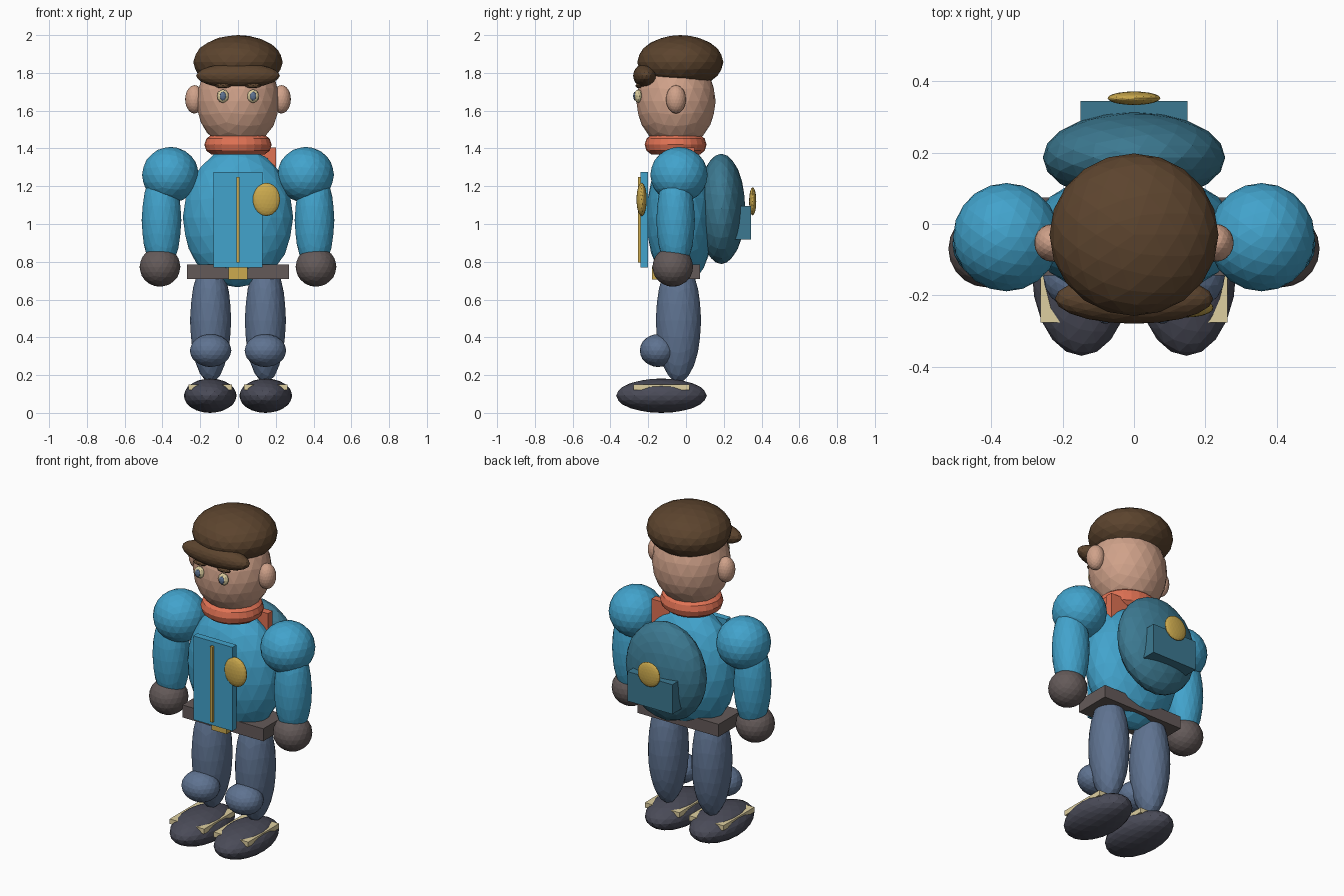
import bpy
from mathutils import Matrix

if "Cube" in bpy.data.objects:
    bpy.data.objects.remove(bpy.data.objects["Cube"])


def material(name, r, g, b):
    lin = [((c / 255 + 0.055) / 1.055) ** 2.4 for c in (r, g, b)]
    m = bpy.data.materials.new(name)
    m.diffuse_color = (*lin, 1)
    m.use_nodes = True
    m.node_tree.nodes["Principled BSDF"].inputs["Base Color"].default_value = m.diffuse_color
    return m


BLUE = material("jacket_blue", 66, 163, 204)
TEAL = material("pack_teal", 60, 121, 145)
BROWN = material("cap_brown", 92, 68, 46)
SKIN = material("skin", 208, 162, 138)
ORANGE = material("scarf_orange", 224, 114, 84)
GREY = material("glove_grey", 100, 90, 89)
DENIM = material("trouser_blue", 95, 115, 145)
SHOE = material("shoe_charcoal", 74, 75, 88)
GOLD = material("gold", 204, 170, 78)
CREAM = material("cream", 222, 207, 160)


def finish(name, mat):
    o = bpy.context.object
    o.name = name
    o.data.materials.append(mat)
    return o


def ball(name, mat, loc, radii, sub=3):
    """Faceted ellipsoid."""
    bpy.ops.mesh.primitive_ico_sphere_add(subdivisions=sub, radius=1, location=loc)
    o = finish(name, mat)
    o.data.transform(Matrix.Diagonal((*radii, 1)))
    return o


def box(name, mat, lo, hi):
    """Box between two opposite corners."""
    mid = [(a + b) / 2 for a, b in zip(lo, hi)]
    bpy.ops.mesh.primitive_cube_add(size=1, location=mid)
    o = finish(name, mat)
    o.data.transform(Matrix.Diagonal((*[b - a for a, b in zip(lo, hi)], 1)))
    return o


# Head and cap
ball("head", SKIN, (0, -0.053, 1.65), (0.22, 0.21, 0.25))
ball("cap", BROWN, (0, -0.03, 1.857), (0.237, 0.228, 0.143))
ball("cap_brim", BROWN, (0, -0.21, 1.785), (0.222, 0.07, 0.066))

# Scarf ring and hanging tail
bpy.ops.mesh.primitive_torus_add(major_segments=24, minor_segments=10, major_radius=0.125,
                                 minor_radius=0.053, location=(0, -0.055, 1.42))
scarf = finish("scarf", ORANGE)
scarf.data.transform(Matrix.Diagonal((1, 0.92, 1.02, 1)))
box("scarf_tail", ORANGE, (0.08, 0.0, 1.18), (0.2, 0.045, 1.405))

# Jacket body, front panel, zip and badge
ball("torso", BLUE, (0, -0.03, 1.035), (0.292, 0.18, 0.37))
box("front_panel", BLUE, (-0.13, -0.24, 0.77), (0.13, -0.2, 1.275))
box("zip", GOLD, (-0.009, -0.255, 0.795), (0.009, -0.235, 1.25))
ball("chest_badge", GOLD, (0.15, -0.235, 1.13), (0.073, 0.027, 0.088))

# Belt and buckle
box("belt", GREY, (-0.27, -0.145, 0.71), (0.27, 0.075, 0.785))
box("buckle", GOLD, (-0.05, -0.18, 0.707), (0.05, -0.13, 0.775))

# Backpack
ball("backpack", TEAL, (0, 0.187, 1.08), (0.256, 0.127, 0.292))
box("pack_pocket", TEAL, (-0.15, 0.22, 0.917), (0.15, 0.345, 1.095))
ball("pack_badge", GOLD, (0, 0.353, 1.12), (0.074, 0.019, 0.074))

# Paired parts
for side, s in (("left", 1), ("right", -1)):
    ball(side + "_ear", SKIN, (s * 0.23, -0.053, 1.66), (0.05, 0.053, 0.075))
    ball(side + "_eye", CREAM, (s * 0.08, -0.253, 1.677), (0.032, 0.022, 0.036), 2)
    ball(side + "_iris", DENIM, (s * 0.08, -0.27, 1.677), (0.017, 0.01, 0.024), 2)
    ball(side + "_eyebrow", BROWN, (s * 0.08, -0.25, 1.732), (0.045, 0.018, 0.013), 2)
    ball(side + "_shoulder", BLUE, (s * 0.358, -0.037, 1.26), (0.15, 0.152, 0.148))
    ball(side + "_arm", BLUE, (s * 0.405, -0.055, 1.02), (0.105, 0.102, 0.28))
    ball(side + "_hand", GREY, (s * 0.413, -0.07, 0.773), (0.108, 0.108, 0.105))
    ball(side + "_leg", DENIM, (s * 0.145, -0.04, 0.49), (0.109, 0.12, 0.33))
    ball(side + "_knee", DENIM, (s * 0.145, -0.147, 0.33), (0.11, 0.098, 0.087))
    ball(side + "_shoe", SHOE, (s * 0.147, -0.13, 0.091), (0.14, 0.24, 0.091))
    box(side + "_shoe_trim", CREAM, (s * 0.147 - 0.115, -0.277, 0.12),
        (s * 0.147 + 0.115, 0.018, 0.15))
